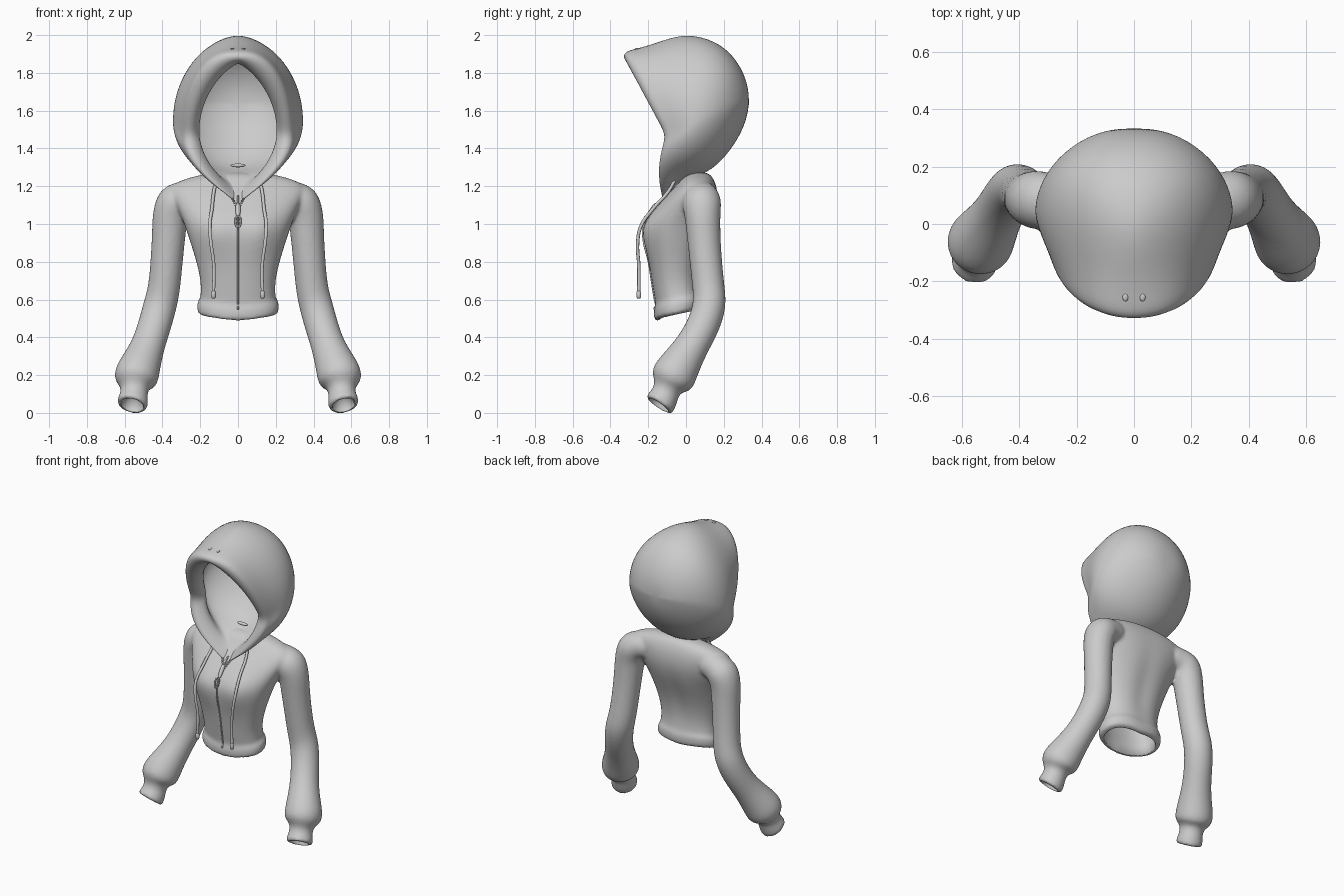
import bpy, bmesh, math
from mathutils import Vector

if "Cube" in bpy.data.objects:
    bpy.data.objects.remove(bpy.data.objects["Cube"])

def new_object(name, bm, subsurf=0):
    bmesh.ops.recalc_face_normals(bm, faces=bm.faces)
    me = bpy.data.meshes.new(name)
    bm.to_mesh(me)
    bm.free()
    for p in me.polygons:
        p.use_smooth = True
    ob = bpy.data.objects.new(name, me)
    bpy.context.collection.objects.link(ob)
    if subsurf:
        m = ob.modifiers.new("subsurf", 'SUBSURF')
        m.levels = m.render_levels = subsurf
    return ob

def loft(bm, rings, caps=True):
    rows = [[bm.verts.new(p) for p in r] for r in rings]
    n = len(rows[0])
    for a, b in zip(rows, rows[1:]):
        for i in range(n):
            bm.faces.new((a[i], a[(i + 1) % n], b[(i + 1) % n], b[i]))
    if caps:
        bm.faces.new(rows[0])
        bm.faces.new(rows[-1])

def tube(path, n=20, side=1):
    """Rings of radius path[i][3] around a path, mirrored by side."""
    pts = [Vector((p[0] * side, p[1], p[2])) for p in path]
    rings = []
    for i, p in enumerate(pts):
        d = (pts[min(i + 1, len(pts) - 1)] - pts[max(i - 1, 0)]).normalized()
        u = d.cross(Vector((0, 1, 0))).normalized()
        v = d.cross(u)
        rings.append([p + path[i][3] * (math.cos(t) * u + math.sin(t) * v)
                      for t in (2 * math.pi * k / n for k in range(n))])
    return rings

def cord(name, pts, r, closed=False):
    cu = bpy.data.curves.new(name, 'CURVE')
    cu.dimensions = '3D'
    cu.bevel_depth = r
    cu.bevel_resolution = 3
    cu.use_fill_caps = True
    cu.resolution_u = 6
    s = cu.splines.new('BEZIER')
    s.bezier_points.add(len(pts) - 1)
    for b, p in zip(s.bezier_points, pts):
        b.co = p
        b.handle_left_type = b.handle_right_type = 'AUTO'
    s.use_cyclic_u = closed
    ob = bpy.data.objects.new(name, cu)
    bpy.context.collection.objects.link(ob)
    return ob

# Torso sections: z, half width, front y, back y
TORSO = [(.48, .205, -.16, .08), (.492, .216, -.17, .09), (.55, .218, -.172, .092),
         (.565, .20, -.16, .08), (.60, .198, -.165, .075), (.68, .196, -.178, .07),
         (.8, .222, -.197, .085), (.92, .258, -.225, .12), (1.0, .284, -.222, .15),
         (1.08, .32, -.165, .17), (1.15, .355, -.105, .172), (1.21, .36, -.045, .16),
         (1.25, .25, -.015, .14), (1.275, .12, .03, .115)]

def torso_ring(z, w, f, b, off=0.0, n=40):
    ring = []
    c = (f + b) / 2
    for k in range(n):
        t = 2 * math.pi * k / n
        s, co = math.sin(t), math.cos(t)
        x = (w - off) * math.copysign(abs(co) ** .88, co)
        y = c + ((b - f) / 2 - off) * math.copysign(abs(s) ** .88, s)
        if s < 0:   # bust
            y -= .022 * math.exp(-(abs(x) - .12) ** 2 / .004 - (z - .97) ** 2 / .008)
        else:       # spine hollow
            y -= .014 * math.exp(-x ** 2 / .003 - (z - .85) ** 2 / .05)
        lift = .22 * (y + .165) * max(0, min(1, (.9 - z) / .3))
        lift += .012 * min(1, abs(x) / .15) * (z < .57)
        ring.append((x, y, z + lift))
    return ring

# Sleeve path: x, y, z, radius
SLEEVE = [(.16, .08, 1.15, .07), (.27, .08, 1.15, .09), (.338, .083, 1.122, .108),
          (.36, .087, 1.05, .096), (.366, .093, .95, .09), (.378, .105, .8, .086),
          (.39, .12, .66, .086), (.412, .128, .57, .09), (.442, .092, .46, .089),
          (.475, .035, .36, .089), (.51, -.022, .27, .106), (.536, -.06, .205, .121),
          (.545, -.083, .165, .113), (.547, -.095, .14, .077), (.55, -.108, .105, .072),
          (.554, -.122, .075, .08), (.56, -.140, .045, .084), (.562, -.145, .038, .08)]

# Jacket body with sleeves, fused into one cloth surface
bm = bmesh.new()
loft(bm, [torso_ring(*s) for s in TORSO])
for sd in (1, -1):
    loft(bm, tube(SLEEVE, side=sd))
jacket = new_object("jacket_body", bm, 2)
rm = jacket.modifiers.new("fuse", 'REMESH')
rm.mode = 'VOXEL'
rm.voxel_size = .01
rm.use_smooth_shade = True
sm = jacket.modifiers.new("soften", 'SMOOTH')
sm.factor = .5
sm.iterations = 7

# Hollow inside of torso and cuffs
bm = bmesh.new()
inner = [torso_ring(*s, off=.018) for s in TORSO[3:11]]
first = [(x, y, z - .12) for x, y, z in inner[0]]
loft(bm, [first] + inner)
for sd in (1, -1):
    loft(bm, tube([(.553, -.115, .092, .035), (.56, -.142, .045, .062), (.57, -.19, -.025, .064)], side=sd))
cutter = new_object("hollow_cutter", bm)
cutter.hide_render = True
cutter.hide_viewport = True
cutter.display_type = 'WIRE'
bo = jacket.modifiers.new("hollow", 'BOOLEAN')
bo.operation = 'DIFFERENCE'
bo.solver = 'EXACT'
bo.object = cutter

# Hood loops: top (y,z), side (x,y,z), bottom (y,z), top and bottom pointedness, jaw bulge
HOOD = [((-.20, 1.84), (.205, -.03, 1.51), (-.05, 1.19), 1.5, 1.8, 0),
        ((-.285, 1.85), (.202, -.07, 1.48), (-.10, 1.13), 1.6, 2.2, .02),
        ((-.335, 1.872), (.245, -.115, 1.47), (-.12, 1.10), 1.1, 2.3, .03),
        ((-.328, 1.915), (.288, -.10, 1.47), (-.115, 1.11), .82, 2.1, .035),
        ((-.26, 1.93), (.30, -.07, 1.48), (-.09, 1.14), .85, 1.6, .035),
        ((-.17, 1.955), (.33, -.02, 1.51), (-.06, 1.20), 1.05, 1.25, .02),
        ((-.02, 2.01), (.352, .04, 1.54), (.0, 1.235), 1.22, 1.05, 0),
        ((.12, 1.985), (.335, .13, 1.58), (.09, 1.26), 1.0, 1, 0),
        ((.23, 1.92), (.275, .23, 1.62), (.18, 1.32), .92, 1, 0),
        ((.31, 1.80), (.16, .312, 1.64), (.28, 1.45), .95, 1, 0),
        ((.335, 1.69), (.05, .336, 1.64), (.33, 1.58), 1, 1, 0)]

def hood_ring(top, side, bot, pt, pb, jaw, n=40):
    ring = []
    for k in range(n):
        t = 2 * math.pi * k / n
        s, c = math.sin(t), math.cos(t)
        e, p = (top, pt) if c > 0 else (bot, pb)
        bulge = jaw * math.sin(math.pi * abs(c)) if c < 0 else 0
        ring.append(Vector((side[0] * math.copysign(abs(s) ** p, s),
                            side[1] + (e[0] - side[1]) * abs(c) - bulge,
                            side[2] + (e[1] - side[2]) * abs(c))))
    return ring

# Hood: lining, rolled rim and outer cloth in one loft
rings = [hood_ring(*h) for h in HOOD]
mid = Vector((0, .02, 1.62))
lining = [[mid + (p - mid) * .94 for p in r] for r in reversed(rings[6:])]
bm = bmesh.new()
loft(bm, lining + rings)
new_object("hood", bm, 2)

# Drawstrings with knotted tips
for sd, nm in ((1, "right"), (-1, "left")):
    cord("drawstring_" + nm, [(sd * x, y, z) for x, y, z in (
        (.115, -.06, 1.23), (.128, -.095, 1.17), (.138, -.175, 1.08), (.15, -.238, .99),
        (.143, -.256, .9), (.128, -.25, .78), (.13, -.25, .63))], .009)
    bm = bmesh.new()
    loft(bm, tube([(.13, -.25, .645, .009), (.13, -.25, .638, .013),
                   (.13, -.25, .615, .013), (.13, -.25, .605, .008)], 12, sd))
    new_object("drawstring_tip_" + nm, bm)

# Zip line down the front
cord("zip_line", [(0, s[2] - .001, s[0]) for s in TORSO[2:11]], .005)

# Zip slider, pull and open teeth
bm = bmesh.new()
loft(bm, tube([(0, -.15, 1.11, .01), (0, -.165, 1.095, .015),
               (0, -.195, 1.05, .013), (0, -.208, 1.035, .007)], 12))
new_object("zip_slider", bm, 1)
cord("zip_pull", [(0, -.215, 1.04), (.014, -.23, 1.01), (0, -.238, .985), (-.014, -.23, 1.01)],
     .005, True)
for sd in (1, -1):
    for i in range(5):
        bm = bmesh.new()
        bmesh.ops.create_cube(bm, size=1)
        ob = new_object("zip_tooth", bm)
        ob.scale = (.012, .012, .006)
        ob.location = (sd * (.008 + .005 * i), -.152 + .007 * i, 1.09 + .011 * i)

# Neck label and the stitched eyelets at the hood peak
for nm, loc, sc in (("neck_label", (0, .05, 1.31), (.04, .012, .01)),
                    ("peak_eyelet", (.03, -.255, 1.927), (.01, .015, .006)),
                    ("peak_eyelet", (-.03, -.255, 1.927), (.01, .015, .006))):
    bm = bmesh.new()
    bmesh.ops.create_uvsphere(bm, u_segments=16, v_segments=10, radius=1)
    ob = new_object(nm, bm)
    ob.location = loc
    ob.scale = sc
